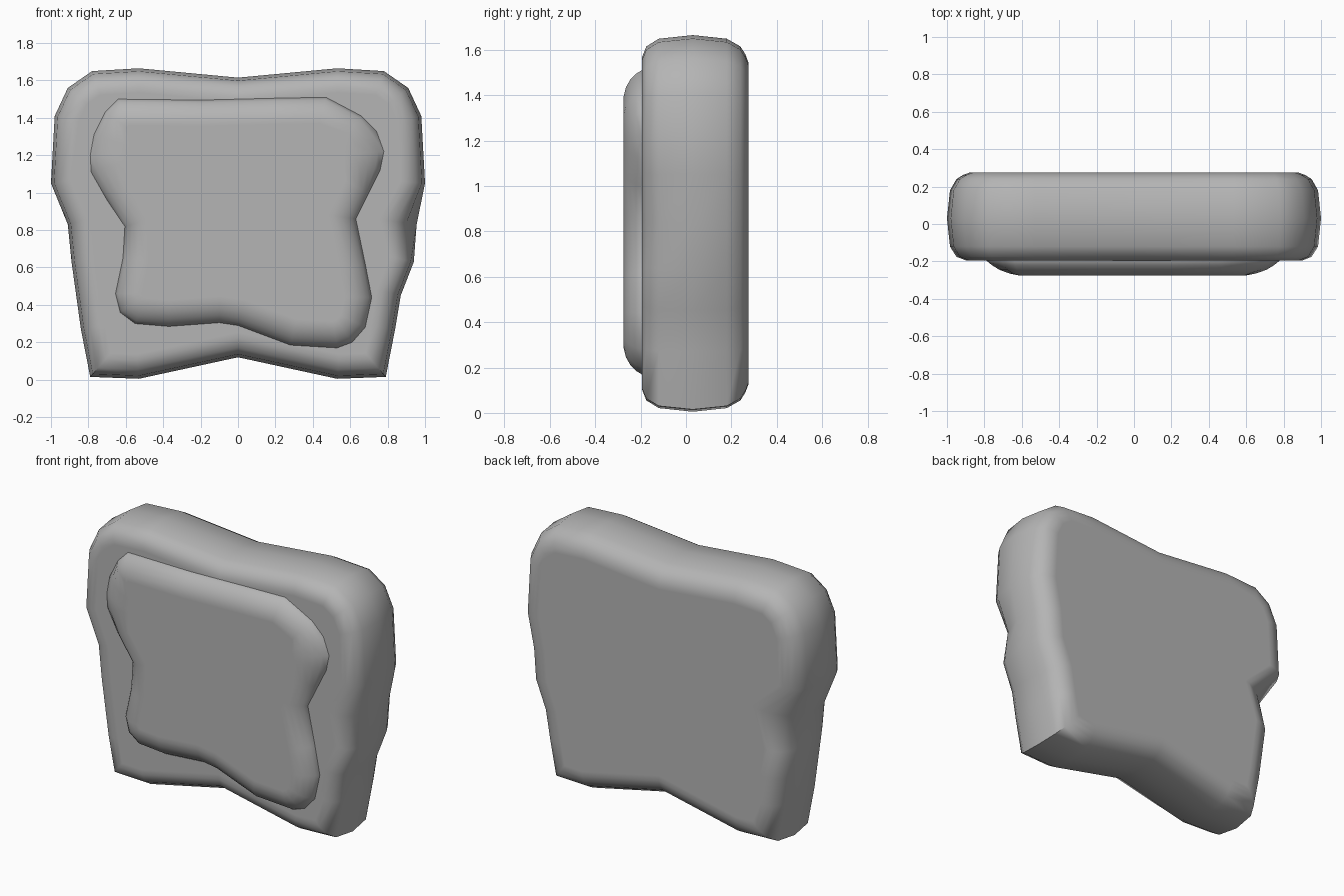
import bpy, bmesh, math
from mathutils import Vector

if "Cube" in bpy.data.objects:
    bpy.data.objects.remove(bpy.data.objects["Cube"])

# Mid grey shared by both parts
grey = bpy.data.materials.new("grey")
grey.diffuse_color = (0.46, 0.46, 0.46, 1)
grey.use_nodes = True
grey.node_tree.nodes["Principled BSDF"].inputs["Base Color"].default_value = grey.diffuse_color


def inset(points, d, extra=None):
    """Move a counter-clockwise outline inward by d with mitred corners."""
    n, out = len(points), []
    for i in range(n):
        a, b, c = (Vector(points[(i + k) % n]) for k in (-1, 0, 1))
        e1, e2 = (b - a).normalized(), (c - b).normalized()
        n1, n2 = Vector((-e1.y, e1.x)), Vector((-e2.y, e2.x))
        m = (n1 + n2).normalized()
        dist = d + (extra or {}).get(i, 0)
        out.append(b + m * dist / max(m.dot(n1), 0.65))
    return out


def loft(name, outline, layers):
    """Stack inset copies of an outline along y; each layer is (y, inset, extra dents)."""
    bm = bmesh.new()
    rings = [[bm.verts.new((p.x, y, p.y)) for p in inset(outline, d, extra)]
             for y, d, extra in layers]
    n = len(outline)
    for r, s in zip(rings, rings[1:]):
        for i in range(n):
            bm.faces.new((r[i], r[(i + 1) % n], s[(i + 1) % n], s[i]))
    bm.faces.new(rings[0])
    bm.faces.new(rings[-1])
    bmesh.ops.recalc_face_normals(bm, faces=bm.faces)
    mesh = bpy.data.meshes.new(name)
    bm.to_mesh(mesh)
    bm.free()
    mesh.materials.append(grey)
    ob = bpy.data.objects.new(name, mesh)
    bpy.context.collection.objects.link(ob)
    bpy.ops.object.select_all(action='DESELECT')
    ob.select_set(True)
    bpy.context.view_layer.objects.active = ob
    bpy.ops.object.shade_smooth_by_angle(angle=math.radians(45))
    return ob


# Bread slice: right side going up, over the crown, then down the left side
slice_outline = [
    (0, 0.12), (0.53, 0.005), (0.79, 0.015), (0.84, 0.27), (0.87, 0.45),
    (0.94, 0.63), (0.955, 0.83), (1.0, 1.05), (0.98, 1.41), (0.91, 1.56),
    (0.78, 1.65), (0.53, 1.665), (0, 1.615), (-0.53, 1.665), (-0.78, 1.65),
    (-0.91, 1.56), (-0.98, 1.41), (-1.0, 1.05), (-0.91, 0.83), (-0.89, 0.63),
    (-0.865, 0.45), (-0.84, 0.27), (-0.79, 0.015), (-0.53, 0.005)]
front_dent, back_dent = 6, 18
loft("bread_slice", slice_outline, [
    (-0.195, 0.13, {front_dent: 0.07}),
    (-0.195, 0.10, {front_dent: 0.07}),
    (-0.175, 0.05, {front_dent: 0.06}),
    (-0.12, 0.016, {front_dent: 0.04}),
    (0.03, 0.0, {}),
    (0.18, 0.016, {back_dent: 0.05}),
    (0.24, 0.05, {back_dent: 0.09}),
    (0.262, 0.085, {back_dent: 0.11}),
    (0.275, 0.12, {back_dent: 0.11}),
    (0.275, 0.15, {back_dent: 0.11})])

# Layer of spread on the front face, with softer shoulders at the upper sides
spread_outline = [
    (0.28, 0.185), (0.53, 0.17), (0.61, 0.20), (0.68, 0.28), (0.715, 0.44),
    (0.68, 0.62), (0.63, 0.86), (0.70, 1.0), (0.76, 1.12), (0.78, 1.22),
    (0.74, 1.33), (0.66, 1.41), (0.47, 1.51), (0.2, 1.505), (-0.2, 1.495),
    (-0.64, 1.50), (-0.71, 1.43), (-0.77, 1.31), (-0.79, 1.2), (-0.785, 1.11),
    (-0.70, 0.96), (-0.605, 0.82), (-0.615, 0.65), (-0.655, 0.46), (-0.63, 0.36),
    (-0.55, 0.30), (-0.37, 0.285), (-0.1, 0.305), (0.0, 0.29)]


def shoulders(d):
    return {i: d for i in (8, 9, 10, 17, 18, 19)}


loft("spread", spread_outline, [
    (-0.15, 0.0, {}), (-0.195, 0.0, {}), (-0.22, 0.015, shoulders(0.015)),
    (-0.245, 0.04, shoulders(0.03)), (-0.265, 0.075, shoulders(0.05)),
    (-0.275, 0.115, shoulders(0.06)), (-0.275, 0.14, shoulders(0.06))])
